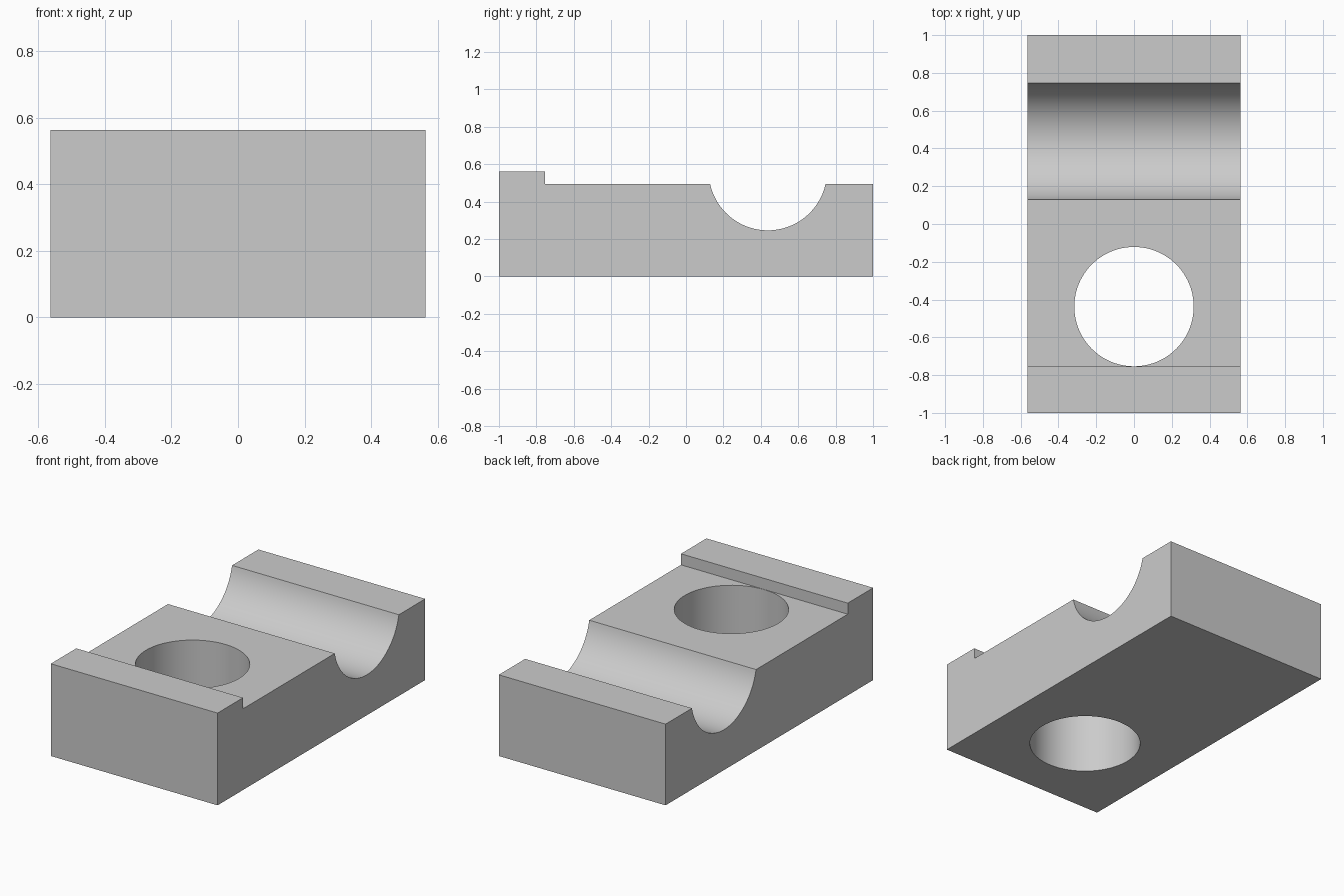
import bpy
import math

cube = bpy.data.objects.get("Cube")
if cube:
    bpy.data.objects.remove(cube, do_unlink=True)

HALF_WIDTH = 0.5625
LIP_TOP, DECK = 0.5625, 0.495
RADIUS = 0.316
GROOVE_Y, HOLE_Y = 0.4375, -0.4375
LIP_Y = -0.755

# Plain grey material
grey = bpy.data.materials.new("plain_grey")
grey.use_nodes = True
colour = (0.6, 0.6, 0.6, 1)
grey.diffuse_color = colour
grey.node_tree.nodes["Principled BSDF"].inputs["Base Color"].default_value = colour

# Side profile: base, rear land, round groove, deck, front lip
half_angle = math.acos((LIP_TOP - DECK) / RADIUS)
steps = 48
groove = []
for i in range(steps + 1):
    a = half_angle * (1 - 2 * i / steps)
    groove.append((GROOVE_Y + RADIUS * math.sin(a), LIP_TOP - RADIUS * math.cos(a)))
profile = [(-1, 0), (1, 0), (1, DECK)] + groove + [
    (LIP_Y, DECK), (LIP_Y, LIP_TOP), (-1, LIP_TOP)]

# Extrude the profile across the width
n = len(profile)
verts = [(x, y, z) for x in (-HALF_WIDTH, HALF_WIDTH) for y, z in profile]
faces = [tuple(reversed(range(n))), tuple(range(n, 2 * n))]
faces += [(i, (i + 1) % n, n + (i + 1) % n, n + i) for i in range(n)]
mesh = bpy.data.meshes.new("block")
mesh.from_pydata(verts, [], faces)
mesh.materials.append(grey)
block = bpy.data.objects.new("block", mesh)
bpy.context.collection.objects.link(block)

# Round through hole
bpy.ops.mesh.primitive_cylinder_add(vertices=96, radius=RADIUS, depth=2,
                                    location=(0, HOLE_Y, 0.3))
cutter = bpy.context.object
cutter.name = "hole_cutter"
cutter.data.materials.append(grey)
cut = block.modifiers.new("through_hole", "BOOLEAN")
cut.operation = "DIFFERENCE"
cut.solver = "EXACT"
cut.object = cutter

# Apply the cut, remove the cutter, smooth the curved walls
bpy.ops.object.select_all(action="DESELECT")
block.select_set(True)
bpy.context.view_layer.objects.active = block
bpy.ops.object.modifier_apply(modifier=cut.name)
bpy.data.objects.remove(cutter, do_unlink=True)
bpy.ops.object.shade_smooth_by_angle(angle=math.radians(30))
